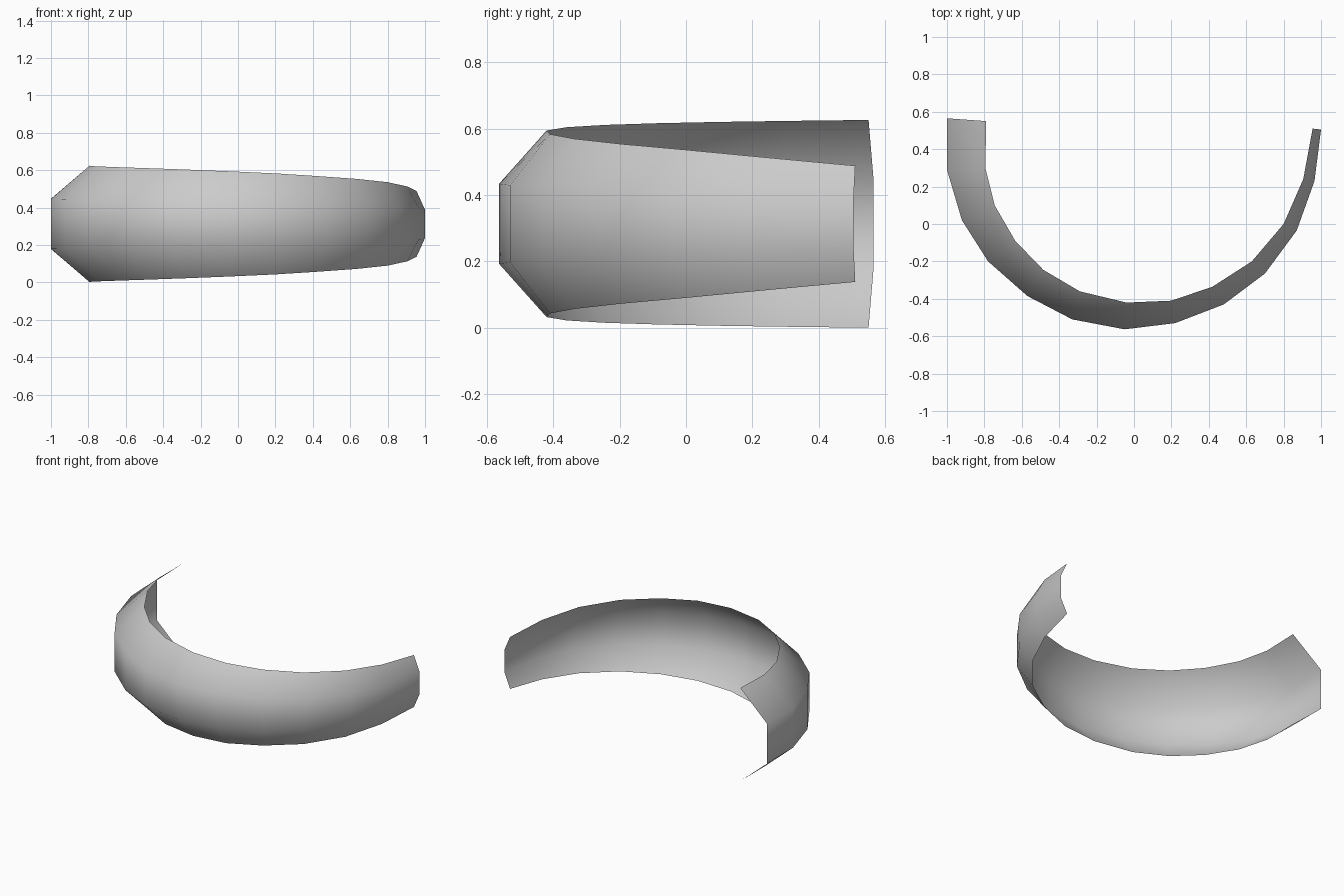
import bpy
import bmesh

# Remove the default object
default = bpy.data.objects.get("Cube")
if default:
    bpy.data.objects.remove(default, do_unlink=True)

MID_HEIGHT = 0.313
OUTER_RATIO = 0.43  # height of the flat outer band relative to the open inner rim

# Stations along the arc: outer x, outer y, inner x, inner y, inner half height
stations = [
    (-1, .565, -.79, .55, .313),
    (-1, .29, -.795, .30, .31),
    (-.92, .02, -.745, .10, .307),
    (-.78, -.2, -.635, -.09, .303),
    (-.57, -.385, -.485, -.245, .298),
    (-.33, -.51, -.29, -.36, .291),
    (-.05, -.563, -.04, -.42, .281),
    (.22, -.53, .2, -.41, .27),
    (.48, -.43, .42, -.335, .256),
    (.7, -.265, .63, -.2, .241),
    (.87, -.035, .8, 0, .223),
    (.965, .23, .905, .24, .2),
    (1, .505, .955, .51, .175),
]


def make_material(name, colour):
    material = bpy.data.materials.new(name)
    material.use_nodes = True
    material.diffuse_color = colour
    shader = next(n for n in material.node_tree.nodes if n.type == "BSDF_PRINCIPLED")
    shader.inputs["Base Color"].default_value = colour
    return material


def cross_section(bm, outer_x, outer_y, inner_x, inner_y, half):
    """Open channel section: inner rim, outer band, inner rim."""
    band = half * OUTER_RATIO
    points = [
        (inner_x, inner_y, MID_HEIGHT - half),
        (outer_x, outer_y, MID_HEIGHT - band),
        (outer_x, outer_y, MID_HEIGHT + band),
        (inner_x, inner_y, MID_HEIGHT + half),
    ]
    return [bm.verts.new(point) for point in points]


# Curved tapering shell, open towards the inside and at both ends
bm = bmesh.new()
rings = [cross_section(bm, *station) for station in stations]
for ring, following in zip(rings, rings[1:]):
    for i in range(len(ring) - 1):
        face = bm.faces.new((ring[i], following[i], following[i + 1], ring[i + 1]))
        face.smooth = True

mesh = bpy.data.meshes.new("curved_band")
bm.to_mesh(mesh)
bm.free()
mesh.materials.append(make_material("light grey", (0.6, 0.6, 0.6, 1)))
band = bpy.data.objects.new("curved_band", mesh)
bpy.context.collection.objects.link(band)
